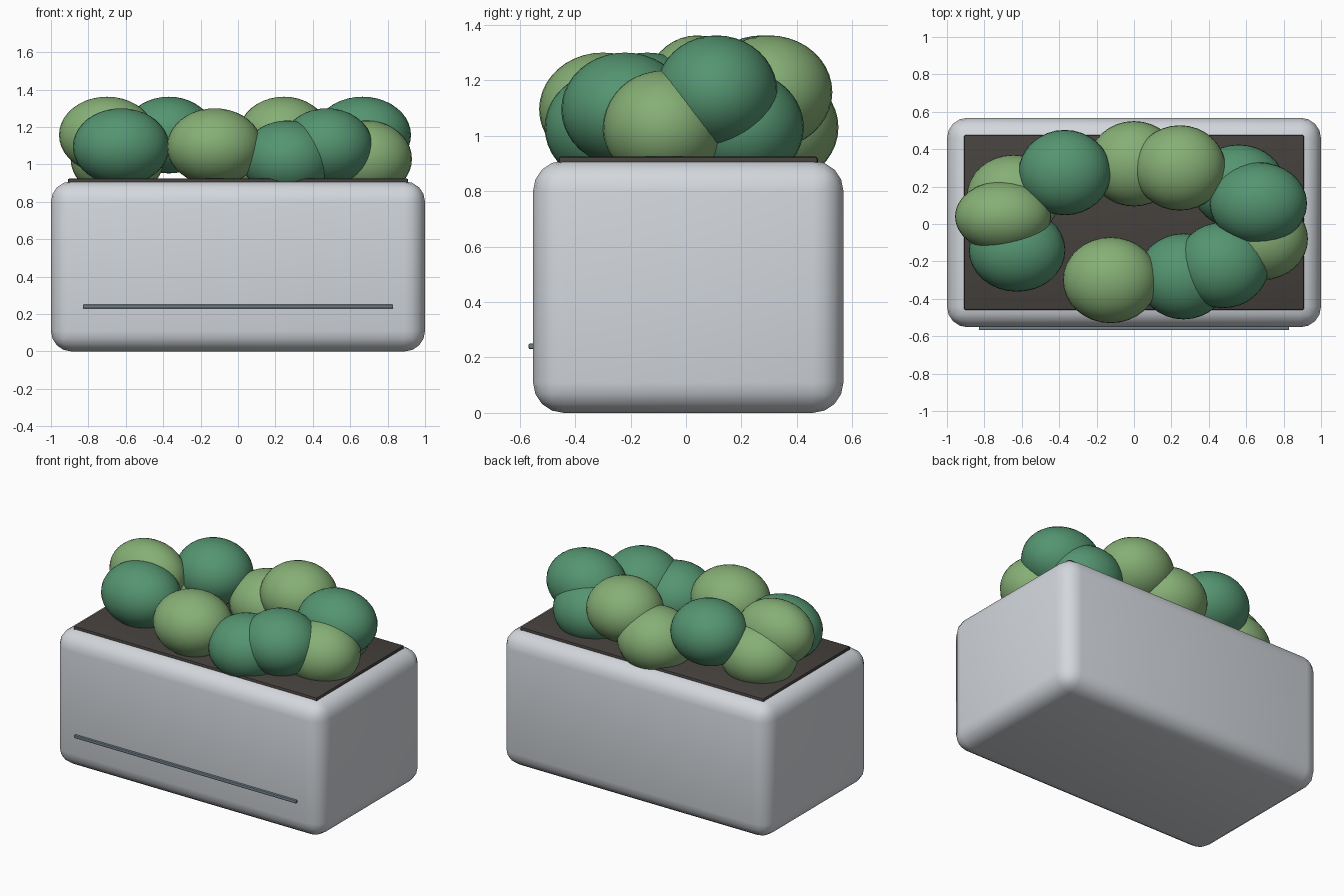
import bpy
import math

if "Cube" in bpy.data.objects:
    bpy.data.objects.remove(bpy.data.objects["Cube"])


def material(name, rgb):
    m = bpy.data.materials.new(name)
    m.diffuse_color = (*rgb, 1)
    m.use_nodes = True
    m.node_tree.nodes["Principled BSDF"].inputs["Base Color"].default_value = m.diffuse_color
    return m


SHELL = material("pale_shell", (0.65, 0.68, 0.72))
SOIL = material("soil_brown", (0.06, 0.053, 0.047))
TRIM = material("trim_blue_grey", (0.16, 0.21, 0.25))
DARK = material("leaf_dark", (0.09, 0.30, 0.165))
LIGHT = material("leaf_light", (0.24, 0.43, 0.18))


def rounded_box(name, center, size, bevel, segments, mat):
    bpy.ops.mesh.primitive_cube_add(size=1, location=center)
    ob = bpy.context.object
    ob.name = name
    ob.scale = size
    bpy.ops.object.transform_apply(location=False, rotation=False, scale=True)
    mod = ob.modifiers.new("rounded_edges", "BEVEL")
    mod.width = bevel
    mod.segments = segments
    bpy.ops.object.modifier_apply(modifier=mod.name)
    bpy.ops.object.shade_smooth_by_angle(angle=math.radians(35))
    ob.data.materials.append(mat)
    return ob


def leaf_clump(name, center, radii, mat):
    bpy.ops.mesh.primitive_uv_sphere_add(segments=32, ring_count=20, radius=1, location=center)
    ob = bpy.context.object
    ob.name = name
    ob.scale = radii
    bpy.ops.object.transform_apply(location=False, rotation=False, scale=True)
    bpy.ops.object.shade_smooth()
    ob.data.materials.append(mat)


# Planter body, soil bed and front trim line
rounded_box("planter_box", (0, 0.008, 0.455), (2.0, 1.12, 0.91), 0.11, 4, SHELL)
rounded_box("soil_bed", (0, 0.008, 0.895), (1.82, 0.935, 0.06), 0.01, 2, SOIL)
rounded_box("front_trim", (0, -0.558, 0.24), (1.66, 0.02, 0.02), 0.005, 2, TRIM)

# Ring of foliage at three heights: x, y, height, x radius, y radius, colour
LOW, MID, HIGH = 1.03, 1.095, 1.157
clumps = [
    (0.665, 0.11, HIGH, 0.26, 0.22, DARK),
    (0.56, 0.20, LOW, 0.25, 0.225, DARK),
    (0.245, 0.30, HIGH, 0.245, 0.228, LIGHT),
    (0.0, 0.322, LOW, 0.245, 0.228, LIGHT),
    (-0.37, 0.275, HIGH, 0.247, 0.228, DARK),
    (-0.645, 0.145, LOW, 0.25, 0.225, LIGHT),
    (-0.70, 0.04, HIGH, 0.257, 0.19, LIGHT),
    (-0.625, -0.14, MID, 0.258, 0.222, DARK),
    (-0.125, -0.30, MID, 0.255, 0.23, LIGHT),
    (0.265, -0.28, LOW, 0.245, 0.23, DARK),
    (0.475, -0.22, MID, 0.247, 0.23, DARK),
    (0.685, -0.08, LOW, 0.245, 0.22, LIGHT),
]
for i, (x, y, z, rx, ry, mat) in enumerate(clumps, 1):
    leaf_clump(f"leaf_clump_{i:02d}", (x, y, z), (rx, ry, 0.205), mat)
